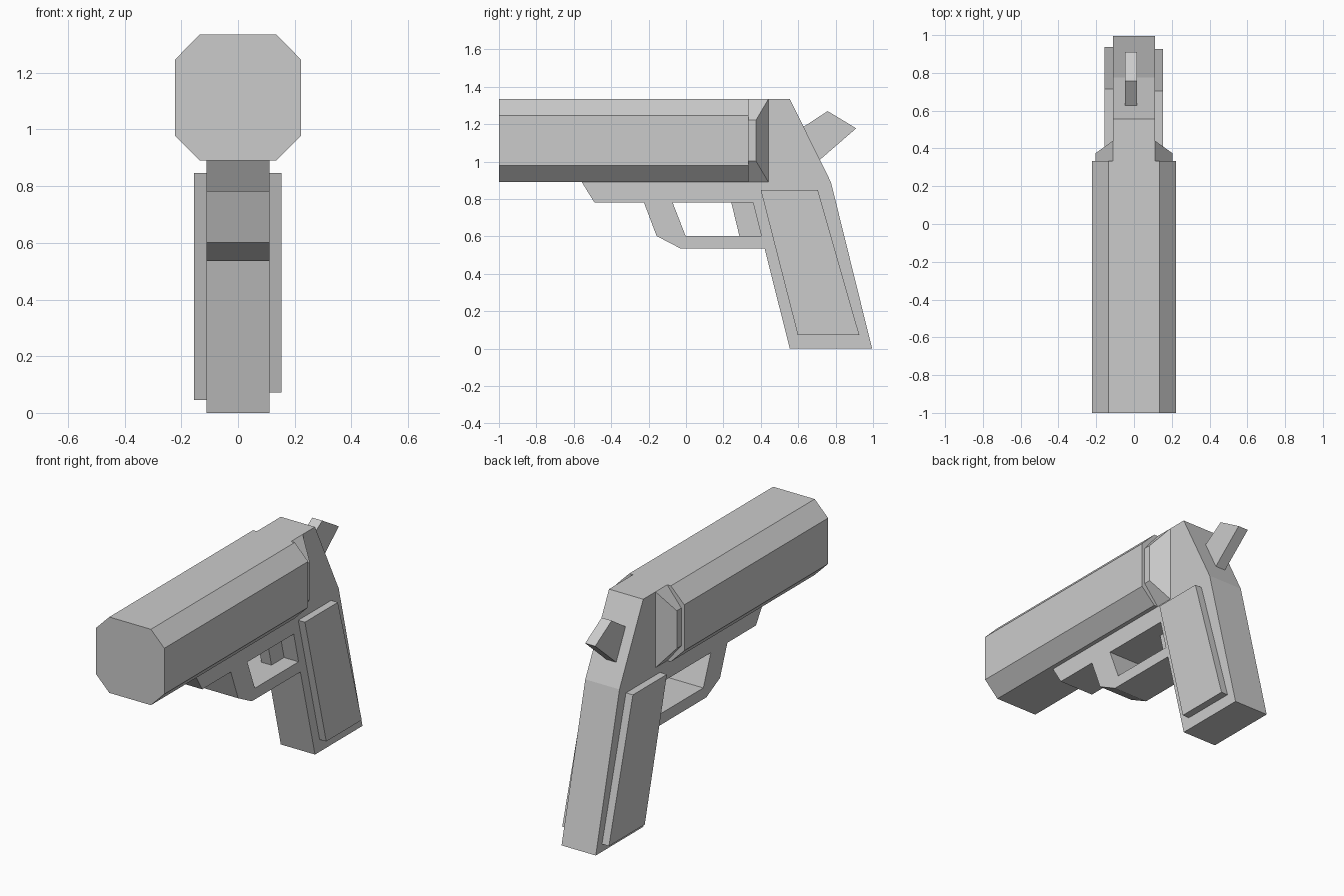
import bpy, bmesh

if "Cube" in bpy.data.objects:
    bpy.data.objects.remove(bpy.data.objects["Cube"])


def finish(name, bm):
    bmesh.ops.recalc_face_normals(bm, faces=bm.faces)
    mesh = bpy.data.meshes.new(name)
    bm.to_mesh(mesh)
    bm.free()
    obj = bpy.data.objects.new(name, mesh)
    bpy.context.collection.objects.link(obj)
    return obj


def prism(name, points, place, offset):
    """Extrude a 2D outline; place maps a 2D point to 3D."""
    bm = bmesh.new()
    face = bm.faces.new([bm.verts.new(place(*p)) for p in points])
    new = bmesh.ops.extrude_face_region(bm, geom=[face])["geom"]
    verts = [v for v in new if isinstance(v, bmesh.types.BMVert)]
    bmesh.ops.translate(bm, verts=verts, vec=offset)
    return finish(name, bm)


def side_plate(name, points, x0, x1):
    """Side-view (y, z) outline running from x0 to x1."""
    return prism(name, points, lambda y, z: (x0, y, z), (x1 - x0, 0, 0))


# Octagonal barrel
octagon = [(-.135, .89), (.135, .89), (.222, .978), (.222, 1.247),
           (.135, 1.335), (-.135, 1.335), (-.222, 1.247), (-.222, .978)]
prism("barrel", octagon, lambda x, z: (x, -1, z), (0, 1.333, 0))

# Frame with grip and trigger guard, cut through by the guard opening
frame = side_plate("frame", [
    (.33, 1.335), (.555, 1.335), (.775, .89), (.995, 0), (.555, 0),
    (.42, .536), (-.03, .536), (-.157, .602), (-.225, .782),
    (-.49, .782), (-.557, .89), (.33, .89)], -.111, .111)
opening = side_plate("guard_opening_cutter", [
    (-.072, .782), (.358, .782), (.403, .602), (-.002, .602)], -.3, .3)
opening.hide_render = True
opening.hide_viewport = True
cut = frame.modifiers.new("guard_opening", "BOOLEAN")
cut.operation = "DIFFERENCE"
cut.solver = "EXACT"
cut.object = opening

# Tapered collar behind the barrel, flaring out of both frame sides
bm = bmesh.new()
for s in (-1, 1):
    for x, y_back, z in ((.111, .441, 1.335), (.111, .441, .89),
                         (.203, .375, 1.223), (.203, .375, 1.002)):
        for y in (.33, y_back):
            bm.verts.new((s * x, y, z))
bmesh.ops.convex_hull(bm, input=bm.verts)
bmesh.ops.dissolve_limit(bm, angle_limit=.02, verts=bm.verts, edges=bm.edges)
finish("collar", bm)

# Grip panels: the left one reaches slightly lower
side_plate("grip_panel_right", [(.40, .847), (.705, .847),
                                (.927, .072), (.598, .072)], .105, .154)
side_plate("grip_panel_left", [(.40, .847), (.715, .847),
                               (.937, .045), (.605, .045)], -.156, -.105)

# Trigger and hammer share the same slightly off-centre slot
side_plate("trigger", [(.24, .79), (.37, .79), (.41, .60), (.286, .60)], -.048, .017)
side_plate("hammer", [(.60, 1.165), (.63, 1.187), (.757, 1.27),
                      (.91, 1.178), (.716, 1.01), (.69, .99)], -.048, .017)
